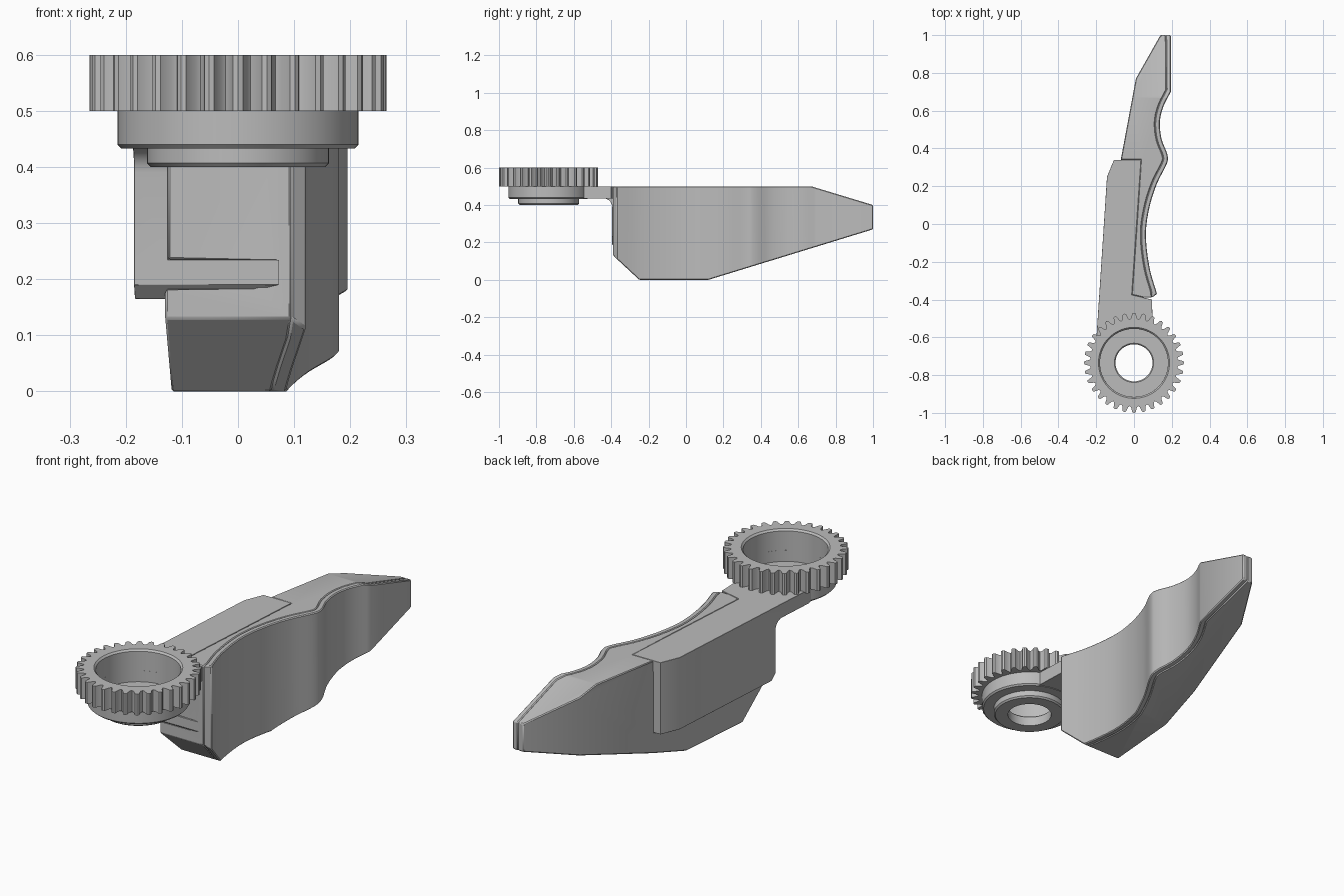
import bpy, bmesh
from math import sin, cos, radians, pi
from mathutils import Vector

cube = bpy.data.objects.get("Cube")
if cube:
    bpy.data.objects.remove(cube)

grey = bpy.data.materials.new("plain_grey")
grey.use_nodes = True
grey.diffuse_color = (0.5, 0.5, 0.5, 1)
for node in grey.node_tree.nodes:
    if node.type == 'BSDF_PRINCIPLED':
        node.inputs["Base Color"].default_value = grey.diffuse_color

PIVOT_Y = -0.735
TEETH = 32


def finish(name, bm):
    bmesh.ops.recalc_face_normals(bm, faces=bm.faces)
    mesh = bpy.data.meshes.new(name)
    bm.to_mesh(mesh)
    bm.free()
    obj = bpy.data.objects.new(name, mesh)
    mesh.materials.append(grey)
    bpy.context.collection.objects.link(obj)
    return obj


def prism(name, pts, lo, hi, axis='z', planes=()):
    """Extrude an outline along z (plan) or x (side profile), then trim by planes."""
    bm = bmesh.new()
    place = (lambda p, d: (p[0], p[1], d)) if axis == 'z' else (lambda p, d: (d, p[0], p[1]))
    a = [bm.verts.new(place(p, lo)) for p in pts]
    b = [bm.verts.new(place(p, hi)) for p in pts]
    bm.faces.new(a)
    bm.faces.new(b)
    for i in range(len(pts)):
        j = (i + 1) % len(pts)
        bm.faces.new((a[i], a[j], b[j], b[i]))
    for co, no in planes:
        geom = bm.verts[:] + bm.edges[:] + bm.faces[:]
        cut = bmesh.ops.bisect_plane(bm, geom=geom, plane_co=co, plane_no=no, clear_outer=True)
        edges = [e for e in cut['geom_cut'] if isinstance(e, bmesh.types.BMEdge)]
        bmesh.ops.contextual_create(bm, geom=edges)
    return finish(name, bm)


def loft(name, rings):
    """Join equal rings of points into a closed hollow solid."""
    bm = bmesh.new()
    loops = [[bm.verts.new(p) for p in ring] for ring in rings]
    for k, a in enumerate(loops):
        b = loops[(k + 1) % len(loops)]
        for i in range(len(a)):
            j = (i + 1) % len(a)
            bm.faces.new((a[i], a[j], b[j], b[i]))
    return finish(name, bm)


def ring(radii, z):
    n = len(radii)
    return [(r * sin(2 * pi * i / n), PIVOT_Y + r * cos(2 * pi * i / n), z)
            for i, r in enumerate(radii)]


def bake(obj):
    deps = bpy.context.evaluated_depsgraph_get()
    old = obj.data
    obj.data = bpy.data.meshes.new_from_object(obj.evaluated_get(deps))
    obj.modifiers.clear()
    bpy.data.meshes.remove(old)


def subtract(obj, cutter, keep=False):
    mod = obj.modifiers.new("cut", 'BOOLEAN')
    mod.operation, mod.solver, mod.object = 'DIFFERENCE', 'EXACT', cutter
    bake(obj)
    if not keep:
        bpy.data.objects.remove(cutter)


def soften(obj, width=0.005):
    mod = obj.modifiers.new("edge", 'BEVEL')
    mod.width, mod.segments = width, 1
    mod.limit_method, mod.angle_limit = 'ANGLE', radians(35)


def spline(pts, steps=5):
    """Smooth curve through the given points."""
    v = [Vector(p) for p in pts]
    v = [2 * v[0] - v[1]] + v + [2 * v[-1] - v[-2]]
    out = []
    for a, b, c, d in zip(v, v[1:], v[2:], v[3:]):
        for s in range(steps):
            t = s / steps
            out.append(0.5 * (2 * b + (c - a) * t + (2 * a - 5 * b + 4 * c - d) * t * t
                              + (3 * b - a - 3 * c + d) * t ** 3))
    return out + [v[-2]]


# Wavy grip edge, from the tip end to the pivot end
wave = spline([(.195, .70), (.155, .62), (.137, .54), (.146, .45), (.176, .37), (.174, .32),
               (.12, .21), (.08, .08), (.063, -.06), (.082, -.23), (.122, -.37)])
inner = []
for i, p in enumerate(wave):
    t = (wave[min(i + 1, len(wave) - 1)] - wave[max(i - 1, 0)]).normalized()
    inner.append(p + Vector((t.y, -t.x)) * 0.026)
inner[-1] = Vector((.095, -.39))

# Side outline of the blade: sloped tip, sloped underside, front chamfer
trims = [((0, .67, .5), (0, .1, .33)),
         ((0, .12, 0), (0, .27, -.88)),
         ((0, -.25, 0), (0, -.13, -.14))]
blade = prism("blade_core", [(.14, 1), (.169, 1)] + inner
              + [(-.13, -.39), (-.07, .34), (.01, .77)], 0, .5, planes=trims)
grip = prism("grip_skin", [(.169, 1), (.195, 1)] + wave + inner[::-1], 0, .5, planes=trims)

# Arm: one plan outline, hollowed below the neck and inside the clamp
arc = [(.2 * cos(radians(a)), PIVOT_Y + .2 * sin(radians(a))) for a in range(60, 161, 10)]
arm = prism("pivot_arm", [(.037, .34), (-.012, -.375), (.095, -.4)] + arc
            + [(-.2, -.62), (-.143, .25), (-.106, .34)], .165, .5)
fillet = [(-.44 + .045 * cos(radians(a)), .39 + .045 * sin(radians(a))) for a in range(0, 91, 15)]
subtract(arm, prism("neck_cutter", [(-1.1, .155), (-.36, .155), (-.395, .19)] + fillet
                    + [(-1.1, .435)], -.4, .4, axis='x'))
subtract(arm, prism("clamp_cutter", [(-.133, -.5), (.3, -.5), (.3, .5), (-.058, .5)], .235, .435))
subtract(blade, arm, keep=True)

# Hub with stepped bore
hub_profile = [(.098, .4), (.155, .4), (.162, .407), (.162, .433), (.208, .433), (.215, .44),
               (.215, .502), (.18, .502), (.18, .45), (.104, .45), (.098, .444)]
hub = loft("pivot_hub", [ring([r] * 64, z) for r, z in hub_profile])

# Toothed ring: six points per tooth
tooth = [.265, .262, .237, .23, .237, .262]
outer = tooth * TEETH
count = len(outer)
gear = loft("gear_ring", [ring(outer, .5), ring(outer, .6), ring([.188] * count, .6),
                          ring([.18] * count, .592), ring([.18] * count, .5)])

for part in (blade, grip, arm):
    soften(part)
for part in (blade, grip, arm, hub, gear):
    bpy.ops.object.select_all(action='DESELECT')
    part.select_set(True)
    bpy.context.view_layer.objects.active = part
    bpy.ops.object.shade_smooth_by_angle(angle=radians(30))
